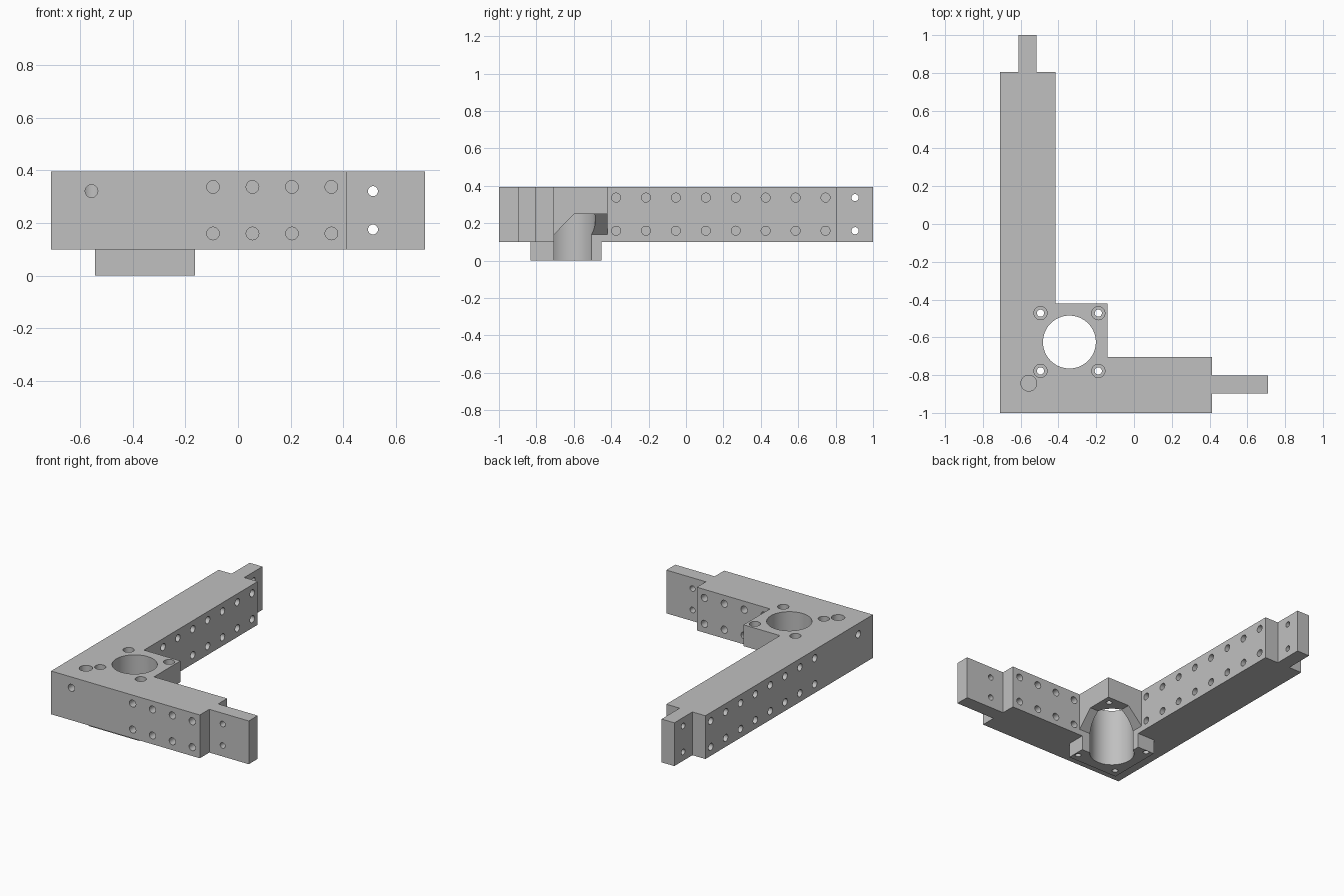
import bpy
import bmesh
from math import pi
from mathutils import Matrix, Vector

if "Cube" in bpy.data.objects:
    bpy.data.objects.remove(bpy.data.objects["Cube"], do_unlink=True)

# Main levels and edges
LOW, TOP = 0.10, 0.395
LEFT, FRONT = -0.71, -1.0            # outer faces of the two arms
INX, INY = -0.415, -0.705            # inner faces of the two arms
X_END, Y_END = 0.412, 0.805          # where the arms step down to tongues
BORE = Vector((-0.342, -0.625, 0))


def add_object(name, bm):
    bmesh.ops.recalc_face_normals(bm, faces=bm.faces)
    mesh = bpy.data.meshes.new(name)
    bm.to_mesh(mesh)
    bm.free()
    obj = bpy.data.objects.new(name, mesh)
    bpy.context.collection.objects.link(obj)
    return obj


def prism(name, outline, z0, z1):
    bm = bmesh.new()
    face = bm.faces.new([bm.verts.new((x, y, z0)) for x, y in outline])
    new = bmesh.ops.extrude_face_region(bm, geom=[face])["geom"]
    verts = [g for g in new if isinstance(g, bmesh.types.BMVert)]
    bmesh.ops.translate(bm, verts=verts, vec=(0, 0, z1 - z0))
    return add_object(name, bm)


def add_pin(bm, centre, axis, radius, length, sides=32):
    turn = {"x": Matrix.Rotation(pi / 2, 4, "Y"),
            "y": Matrix.Rotation(pi / 2, 4, "X"),
            "z": Matrix.Identity(4)}[axis]
    bmesh.ops.create_cone(bm, cap_ends=True, segments=sides, radius1=radius,
                          radius2=radius, depth=length,
                          matrix=Matrix.Translation(centre) @ turn)


def combine(target, tool, operation):
    tool.hide_render = True
    mod = target.modifiers.new(operation, "BOOLEAN")
    mod.operation = operation
    mod.solver = "EXACT"
    mod.object = tool
    bpy.context.view_layer.objects.active = target
    bpy.ops.object.modifier_apply(modifier=mod.name)
    bpy.data.objects.remove(tool, do_unlink=True)


# Two arms with end tongues and the corner block, as one outline
bracket = prism("corner_bracket", [
    (LEFT, FRONT), (X_END, FRONT), (X_END, -0.898), (0.71, -0.898),
    (0.71, -0.802), (X_END, -0.802), (X_END, INY), (-0.14, INY),
    (-0.14, -0.42), (INX, -0.42), (INX, Y_END), (-0.516, Y_END),
    (-0.516, 1), (-0.612, 1), (-0.612, Y_END), (LEFT, Y_END)], LOW, TOP)

# Mounting pad below the corner
pad = prism("mounting_pad", [(-0.544, -0.832), (-0.163, -0.832),
                             (-0.163, -0.453), (-0.544, -0.453)], 0, 0.2)
combine(bracket, pad, "UNION")

# Clear the space under the corner block, leaving sloped gussets
bm = bmesh.new()
for z, inset in ((-0.1, 0), (0.14, 0), (0.25, 0.108)):
    for x in (INX + inset, 0):
        for y in (INY + inset, -0.3):
            bm.verts.new((x, y, z))
bmesh.ops.convex_hull(bm, input=bm.verts)
combine(bracket, add_object("underside_cutter", bm), "DIFFERENCE")

# Large bore, mounting holes, tongue holes and blind rows along both arms
bm = bmesh.new()
add_pin(bm, BORE + Vector((0, 0, 0.2)), "z", 0.14, 1, 64)
corners = [BORE + Vector((sx * 0.153, sy * 0.153, 0))
           for sx in (-1, 1) for sy in (-1, 1)]
for c in corners:
    add_pin(bm, c, "z", 0.019, 1.2)
for z in (0.175, 0.321):
    add_pin(bm, (0.513, -0.85, z), "y", 0.019, 0.3)
for z in (0.16, 0.337):
    add_pin(bm, (-0.564, 0.904, z), "x", 0.019, 0.3)
    for i in range(4):
        for y in (FRONT, INY):
            add_pin(bm, (-0.095 + 0.15 * i, y, z), "y", 0.024, 0.2)
    for i in range(8):
        for x in (LEFT, INX):
            add_pin(bm, (x, -0.374 + 0.16 * i, z), "x", 0.024, 0.2)
combine(bracket, add_object("hole_cutter", bm), "DIFFERENCE")

# Counterbores and the blind pocket at the outer corner
bm = bmesh.new()
for c in corners:
    add_pin(bm, c + Vector((0, 0, TOP)), "z", 0.035, 0.2)
add_pin(bm, (-0.557, -0.843, TOP), "z", 0.042, 0.25)
combine(bracket, add_object("pocket_cutter", bm), "DIFFERENCE")

# Side holes leading into the pocket
bm = bmesh.new()
add_pin(bm, (-0.557, -0.93, 0.321), "y", 0.024, 0.17)
combine(bracket, add_object("front_port_cutter", bm), "DIFFERENCE")
bm = bmesh.new()
add_pin(bm, (-0.65, -0.843, 0.321), "x", 0.024, 0.17)
combine(bracket, add_object("side_port_cutter", bm), "DIFFERENCE")

# Grey finish
grey = bpy.data.materials.new("plain_grey")
grey.use_nodes = True
colour = (0.53, 0.53, 0.53, 1)
grey.diffuse_color = colour
grey.node_tree.nodes["Principled BSDF"].inputs["Base Color"].default_value = colour
bracket.data.materials.clear()
bracket.data.materials.append(grey)
for p in bracket.data.polygons:
    p.material_index = 0

bpy.ops.object.select_all(action="DESELECT")
bracket.select_set(True)
bpy.context.view_layer.objects.active = bracket
bpy.ops.object.shade_smooth_by_angle(angle=pi / 6)
